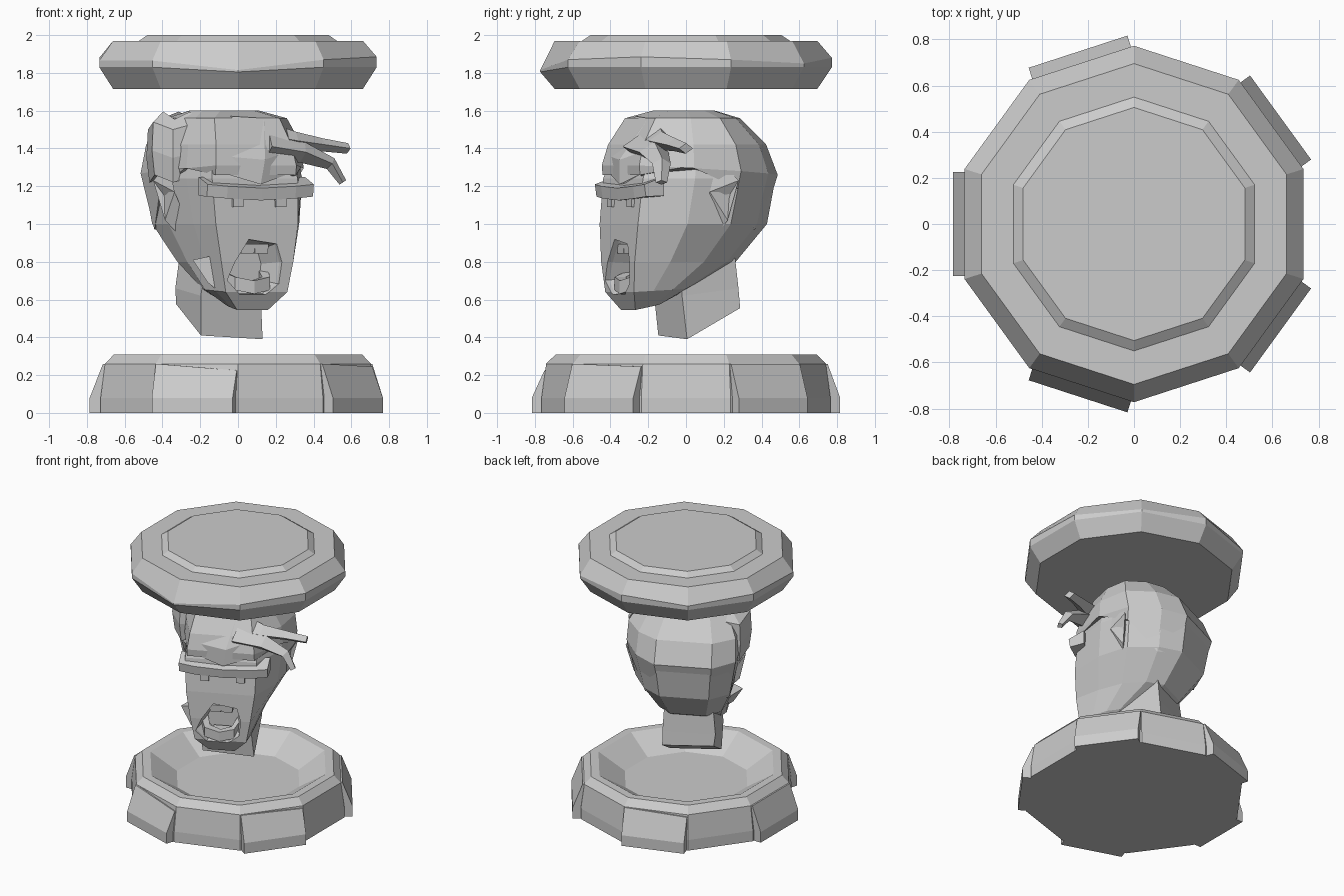
import bpy, bmesh, math, random
from mathutils import Matrix, Vector

if "Cube" in bpy.data.objects:
    bpy.data.objects.remove(bpy.data.objects["Cube"])

random.seed(4)
YAW = math.radians(25)
HEAD = Matrix.Translation((-0.054, -0.025, 0)) @ Matrix.Rotation(YAW, 4, 'Z')


def loft(name, rings, matrix=None):
    """Skin closed rings of equal point count, capped at both ends."""
    bm = bmesh.new()
    vs = [[bm.verts.new(p) for p in r] for r in rings]
    n = len(rings[0])
    for a, b in zip(vs, vs[1:]):
        for i in range(n):
            j = (i + 1) % n
            bm.faces.new((a[i], a[j], b[j], b[i]))
    bm.faces.new(vs[0][::-1])
    bm.faces.new(vs[-1])
    if matrix:
        bm.transform(matrix)
    bmesh.ops.recalc_face_normals(bm, faces=bm.faces[:])
    me = bpy.data.meshes.new(name)
    bm.to_mesh(me)
    bm.free()
    ob = bpy.data.objects.new(name, me)
    bpy.context.collection.objects.link(ob)
    return ob


def decagon(r, z):
    return [(r * math.cos(math.radians(18 + 36 * i)),
             r * math.sin(math.radians(18 + 36 * i)),
             z[i] if isinstance(z, list) else z) for i in range(10)]


def box(name, c, s, matrix=None, taper=1.0):
    """Box with tapered top."""
    rings = []
    for z, k in ((-.5, 1), (.5, taper)):
        rings.append([(x * s[0] * k, y * s[1] * k, z * s[2])
                      for x, y in ((-.5, -.5), (.5, -.5), (.5, .5), (-.5, .5))])
    return loft(name, rings, (matrix or Matrix()) @ Matrix.Translation(c))


def strand(name, pts, radii):
    """Four-sided tapered lock of hair along a path."""
    pts = [Vector(p) for p in pts]
    rings = []
    for i, p in enumerate(pts):
        d = (pts[min(i + 1, len(pts) - 1)] - pts[max(i - 1, 0)]).normalized()
        side = d.cross(Vector((0, 0, 1))).normalized()
        up = side.cross(d)
        r = radii[i]
        rings.append([p + side * r, p + up * r * .7, p - side * r, p - up * r * .7])
    return loft(name, rings)


def skull_ring(z, vf, wf, wm, vb, zf=None):
    """Ten-point head section; the middle leans sideways, zf sets another front height."""
    half = []
    lean = [k * min(1, max(0, (wm - .2) / .15)) for k in (0, .05, .05, 0, 0)]
    for t, w in ((0, wf), (.3, wf + (wm - wf) * .65), (.6, wm), (.85, wm * .87), (1, wm * .5)):
        h = z if zf is None else zf + (z - zf) * t
        half.append((w, -(vf + (vb - vf) * t), h))
    return ([(x + d, y, h) for (x, y, h), d in zip(half, lean)] +
            [(-x + d, y, h) for (x, y, h), d in zip(half[::-1], lean[::-1])])


# Stone base with a hollow top
loft("base", [decagon(.765, 0), decagon(.765, .08), decagon(.74, .26), decagon(.69, .31),
              decagon(.63, .31), decagon(.44, .19)])

# Facing blocks on alternate sides of the base
for k in range(5):
    h = random.choice((0, .015, .035))
    prof = [(.55, 0), (.785, 0), (.785, .08), (.715, .26), (.55, .26)]
    ends = [[(x, y, z - (h if i and z > .2 else 0)) for x, z in prof]
            for i, y in enumerate((-.225, .225))]
    loft("base_block", ends, Matrix.Rotation(math.radians(36 + 72 * k), 4, 'Z'))

# Stone lid with uneven rim and raised disc
upper = [1.87, 1.85, 1.88, 1.86, 1.88, 1.865, 1.865, 1.815, 1.87, 1.885]
lower = [min(1.83, z - .01) for z in upper]
loft("lid", [decagon(.695, 1.715), decagon(.772, lower), decagon(.772, upper), decagon(.695, 1.97),
             decagon(.55, 1.97), decagon(.505, 2.0)])

# Head
skull = loft("head", [
    skull_ring(.58, .31, .09, .10, .14, .545),
    skull_ring(.66, .36, .18, .20, .0, .64),
    skull_ring(.80, .37, .21, .25, -.26),
    skull_ring(1.0, .365, .24, .345, -.42),
    skull_ring(1.24, .34, .25, .385, -.46),
    skull_ring(1.4, .28, .22, .36, -.39),
    skull_ring(1.53, .18, .15, .26, -.28)], HEAD)

# Open mouth cut into the face
mouth = [(-.18, .70), (-.10, .62), (.06, .62), (.135, .68), (.15, .80),
         (.12, .90), (-.05, .925), (-.135, .80)]
mc = Vector((-.015, .765))
cut = loft("mouth_cutter", [[(mc.x + (x - mc.x) * k, y, mc.y + (z - mc.y) * k) for x, z in mouth]
                            for y, k in ((-.50, 1.0), (-.34, .95), (-.20, .7))], HEAD)
cut.hide_render = True
mod = skull.modifiers.new("mouth", 'BOOLEAN')
mod.operation = 'DIFFERENCE'
mod.solver = 'EXACT'
mod.object = cut
bpy.context.view_layer.objects.active = skull
bpy.ops.object.modifier_apply(modifier="mouth")
bpy.data.objects.remove(cut)

# Teeth in a curved lower row, upper teeth and tongue
arc = [(-.15, -.25, .73), (-.115, -.335, .70), (-.01, -.355, .68), (.09, -.335, .70), (.12, -.25, .73)]
loft("lower_teeth", [[(x, y, z - .05), (x, y, z + .02), (x * .75, y + .05, z + .02),
                      (x * .75, y + .05, z - .05)] for x, y, z in arc], HEAD)
for x in (-.04, .04):
    box("upper_tooth", (x, -.31, .87), (.075, .05, .05), HEAD, 1.1)
box("tongue", (-.01, -.26, .66), (.17, .12, .06), HEAD, .7)

# Brow ridge in two halves meeting low in the middle
for s in (-1, 1):
    loft("brow", [[(x * s + .02, y + back, z + dz) for y, z in
                   ((-.27, 1.13), (-.375, 1.125), (-.385, 1.19), (-.27, 1.23))]
                  for x, dz, back in ((0, 0, 0), (.2, .01, 0), (.31, .02, .015))], HEAD)
    box("eye", (s * .125 + .015, -.345, 1.115), (.06, .05, .05), HEAD)

# Slanted neck stump
loft("neck", [
    [(-.18, -.05, .41), (.18, -.05, .39), (.18, .26, .555), (-.18, .26, .575)],
    [(-.19, -.07, .62), (.16, -.07, .62), (.18, .25, .66), (-.19, .25, .66)],
    [(-.16, -.09, .86), (.16, -.09, .86), (.17, .23, .86), (-.17, .23, .86)]], HEAD)

# Hair cap with an uneven lower edge blending into the nape
edge = skull_ring(1.19, .35, .235, .385, -.445)
drop = [.07, .12, .0, -.22, -.20, -.20, -.22, .0, .12, .07]
tuck = [1, 1, 1, .88, .88, .88, .88, 1, 1, 1]
edge = [(x * k, y * k, z + d) for (x, y, z), d, k in zip(edge, drop, tuck)]
loft("hair_cap", [
    edge,
    skull_ring(1.26, .355, .235, .40, -.47, 1.31),
    skull_ring(1.42, .325, .22, .39, -.405),
    skull_ring(1.56, .24, .19, .31, -.27),
    skull_ring(1.60, .12, .10, .20, -.15)], HEAD)

# Chunky side lock on the left of the head
side = [(-.13, -.12), (-.02, -.19), (.13, -.14), (.16, .08), (.02, .17), (-.16, .06)]
loft("side_lock", [[(-.325 + x * k, -.02 + y * k, z + .02 * (-1) ** i)
                    for i, (x, y) in enumerate(side)]
                   for z, k in ((1.24, .9), (1.37, 1.0), (1.52, .95), (1.575, .55))])

# Fringe wedge swept over the forehead
loft("fringe", [
    [(-.22, -.33, 1.28), (.02, -.37, 1.21), (.25, -.32, 1.28), (.2, -.1, 1.28), (-.2, -.1, 1.28)],
    [(-.20, -.33, 1.36), (.04, -.38, 1.34), (.26, -.29, 1.40), (.2, -.1, 1.4), (-.2, -.1, 1.4)],
    [(-.08, -.23, 1.57), (.10, -.24, 1.56), (.24, -.17, 1.53), (.15, 0, 1.57), (-.1, 0, 1.59)]], HEAD)

# Windswept strands on the right
strand("upper_strand", [(.14, -.15, 1.47), (.3, -.13, 1.44), (.44, -.06, 1.42), (.58, .0, 1.40)],
       [.1, .07, .05, .04])
strand("lower_strand", [(.15, -.22, 1.41), (.34, -.17, 1.38), (.49, -.13, 1.32), (.555, -.13, 1.22)],
       [.12, .08, .05, .03])

# Ears
for s in (-1, 1):
    c = .04
    loft("ear", [[(s * .30 + c, -.01, 1.05), (s * .31 + c, .08, 1.05), (s * .31 + c, .05, .95)],
                 [(s * .36 + c, -.02, 1.17), (s * .42 + c, .12, 1.23), (s * .37 + c, .08, 1.02)],
                 [(s * .37 + c, 0, 1.26), (s * .40 + c, .1, 1.26), (s * .37 + c, .09, 1.17)]], HEAD)

# Jaw flap on the left cheek
loft("jaw_flap", [[(x, y, z) for x, z in ((-.24, .81), (-.10, .84), (-.11, .65), (-.16, .69))]
                  for y in (-.34, -.2)])
